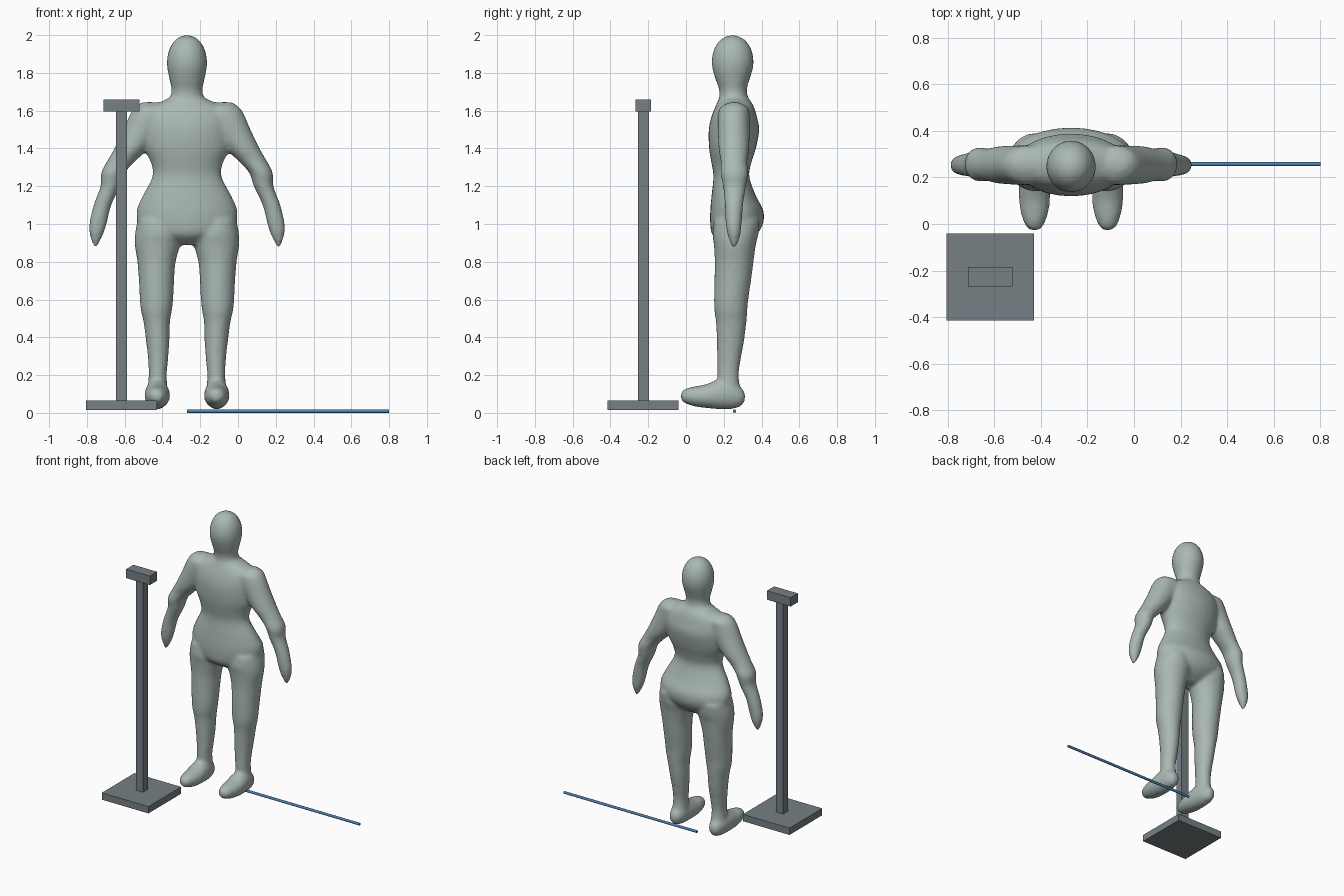
import bpy, bmesh, math
from mathutils import Vector

if "Cube" in bpy.data.objects:
    bpy.data.objects.remove(bpy.data.objects["Cube"])

MID_X = -0.27   # midline of the figure


def material(name, rgb):
    m = bpy.data.materials.new(name)
    m.use_nodes = True
    m.diffuse_color = (*rgb, 1)
    m.node_tree.nodes["Principled BSDF"].inputs["Base Color"].default_value = (*rgb, 1)
    return m


GREEN_GREY = material("pale green grey", (0.40, 0.48, 0.455))
STEEL = material("slate grey", (0.18, 0.215, 0.23))
BLUE = material("steel blue", (0.07, 0.23, 0.45))


def add_object(name, bm, mat):
    bmesh.ops.recalc_face_normals(bm, faces=bm.faces)
    mesh = bpy.data.meshes.new(name)
    bm.to_mesh(mesh)
    bm.free()
    mesh.materials.append(mat)
    ob = bpy.data.objects.new(name, mesh)
    bpy.context.collection.objects.link(ob)
    return ob


def spline(rows, steps=4):
    """Smooth curve through the section rows."""
    pts = [Vector(r) for r in rows]
    out = []
    for i in range(len(pts) - 1):
        b, c = pts[i], pts[i + 1]
        a, d = pts[max(i - 1, 0)], pts[min(i + 2, len(pts) - 1)]
        for k in range(steps):
            t = k / steps
            out.append(b + (c - a) * (t / 2) + (a * 2 - b * 5 + c * 4 - d) * (t * t / 2)
                       + (b * 3 - a - c * 3 + d) * (t ** 3 / 2))
    return out + [pts[-1]]


def loft(bm, rows, side=1, along_y=False, n=28):
    """Rows: station, left edge, right edge, low edge, high edge of an ellipse."""
    rings = []
    for s, x0, x1, v0, v1 in spline(rows):
        ring = []
        for k in range(n):
            a = math.tau * k / n
            x = (x0 + x1) / 2 + (x1 - x0) / 2 * math.cos(a)
            v = (v0 + v1) / 2 + (v1 - v0) / 2 * math.sin(a)
            p = (x, s, v) if along_y else (x, v, s)
            ring.append(bm.verts.new((MID_X + side * p[0], p[1], p[2])))
        rings.append(ring)
    for r, q in zip(rings, rings[1:]):
        for k in range(n):
            j = (k + 1) % n
            bm.faces.new((r[k], r[j], q[j], q[k]))
    bm.faces.new(rings[0])
    bm.faces.new(rings[-1])


def both(half_rows):
    return [(z, -w, w, y0, y1) for z, w, y0, y1 in half_rows]


# Sections of the figure, measured from its midline
trunk = both([
    (0.89, .07, .20, .30), (0.94, .19, .14, .37), (1.00, .255, .128, .408),
    (1.07, .268, .128, .41), (1.15, .235, .135, .37), (1.25, .184, .145, .335),
    (1.32, .19, .135, .345), (1.40, .225, .122, .37), (1.50, .24, .12, .388),
    (1.57, .24, .135, .375), (1.62, .20, .155, .36), (1.655, .12, .17, .34), (1.68, .07, .18, .32)])
head = both([
    (1.60, .10, .17, .34), (1.66, .09, .175, .33), (1.71, .082, .175, .322),
    (1.76, .092, .158, .335), (1.82, .104, .14, .354), (1.87, .106, .136, .358),
    (1.92, .096, .146, .348), (1.96, .075, .168, .326), (1.985, .05, .195, .298), (2.0, .014, .233, .26)])
arm = [
    (1.645, .16, .24, .23, .28), (1.615, .10, .28, .18, .33), (1.57, .09, .307, .168, .337),
    (1.50, .13, .337, .168, .337), (1.40, .205, .385, .172, .335), (1.33, .275, .425, .183, .325),
    (1.27, .33, .455, .182, .33), (1.20, .353, .458, .195, .318), (1.10, .40, .495, .205, .303),
    (1.00, .425, .518, .21, .295), (0.94, .445, .515, .22, .288), (0.88, .475, .495, .24, .268)]
leg = [
    (1.02, .06, .262, .15, .39), (0.95, .025, .275, .14, .385), (0.89, .035, .277, .147, .37),
    (0.80, .06, .263, .152, .358), (0.70, .068, .255, .15, .345), (0.60, .073, .25, .148, .33),
    (0.54, .08, .244, .15, .325), (0.48, .09, .23, .158, .32), (0.38, .093, .217, .163, .308),
    (0.28, .10, .206, .165, .29), (0.20, .107, .203, .165, .28), (0.10, .10, .21, .17, .29)]
foot = [
    (-.028, .14, .17, .07, .105), (-.01, .12, .195, .053, .125), (.04, .10, .214, .035, .14),
    (.10, .09, .224, .026, .15), (.17, .092, .224, .02, .175), (.24, .10, .216, .02, .17),
    (.29, .117, .20, .034, .137), (.313, .14, .178, .065, .105)]

# Figure: overlapping lofts fused into one smooth skin
bm = bmesh.new()
loft(bm, trunk)
loft(bm, head)
for side in (1, -1):
    loft(bm, arm, side)
    loft(bm, leg, side)
    loft(bm, foot, side, along_y=True)
figure = add_object("standing_figure", bm, GREEN_GREY)
fuse = figure.modifiers.new("fuse", 'REMESH')
fuse.mode = 'VOXEL'
fuse.voxel_size = 0.011
fuse.use_smooth_shade = True
soften = figure.modifiers.new("soften", 'SMOOTH')
soften.factor = 0.5
soften.iterations = 10


# Stand
def box(name, low, high):
    bm = bmesh.new()
    bmesh.ops.create_cube(bm, size=1)
    for v in bm.verts:
        v.co = [(a + b) / 2 + c * (b - a) for a, b, c in zip(low, high, v.co)]
    return add_object(name, bm, STEEL)


box("stand_base", (-.805, -.415, .015), (-.43, -.04, .065))
box("stand_post", (-.645, -.253, .065), (-.587, -.195, 1.6))
box("stand_head_block", (-.712, -.268, 1.595), (-.522, -.185, 1.66))

# Rod lying on the ground
bm = bmesh.new()
bmesh.ops.create_cone(bm, cap_ends=True, segments=16, radius1=.009, radius2=.009, depth=1.07)
for v in bm.verts:
    x, y, z = v.co
    v.co = (z + .265, y + .257, x + .009)
rod = add_object("ground_rod", bm, BLUE)
for f in rod.data.polygons:
    f.use_smooth = len(f.vertices) == 4
